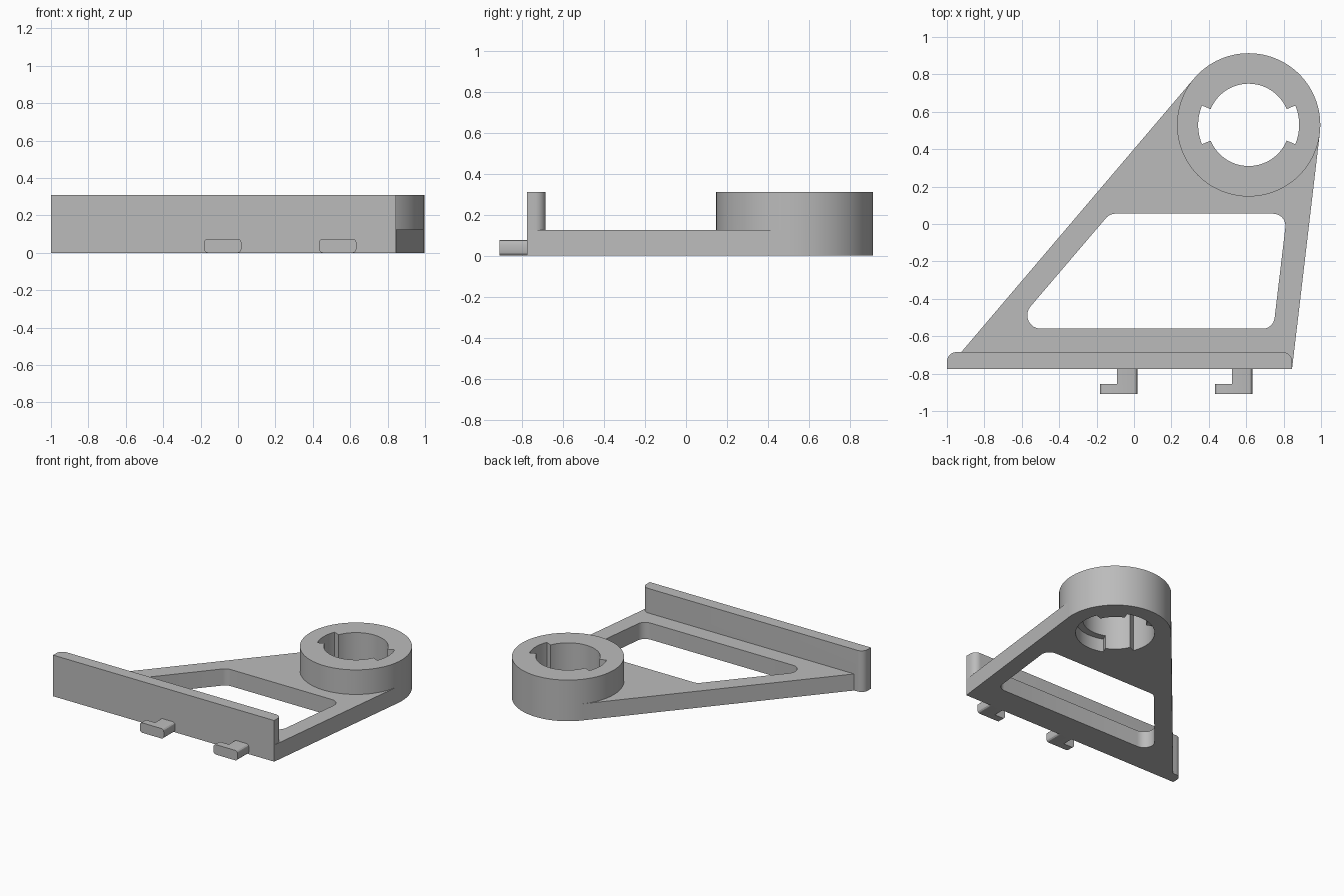
import bpy
import bmesh
from math import cos, sin, radians, degrees, atan2, asin, hypot, pi
from mathutils import Vector

if "Cube" in bpy.data.objects:
    bpy.data.objects.remove(bpy.data.objects["Cube"])

grey = bpy.data.materials.new("plain_grey")
grey.use_nodes = True
COLOUR = (0.5, 0.5, 0.5, 1)
grey.diffuse_color = COLOUR
grey.node_tree.nodes["Principled BSDF"].inputs["Base Color"].default_value = COLOUR

FRONT, THICK, HEIGHT = -0.775, 0.125, 0.31
CENTRE, R_RING, R_BORE, R_GROOVE = Vector((0.613, 0.53)), 0.383, 0.22, 0.27


def arc(radius, start, end, step=2.25):
    """Points on an arc about the ring centre, angles in degrees."""
    n = max(1, round((end - start) / step))
    angles = [radians(start + (end - start) * i / n) for i in range(n + 1)]
    return [CENTRE + radius * Vector((cos(a), sin(a))) for a in angles]


def rounded(corners, steps=8):
    """Counter-clockwise outline from (x, y, fillet radius) corners."""
    out = []
    for i, (x, y, r) in enumerate(corners):
        p = Vector((x, y))
        if r == 0:
            out.append(p)
            continue
        a = (Vector(corners[i - 1][:2]) - p).normalized()
        b = (Vector(corners[(i + 1) % len(corners)][:2]) - p).normalized()
        half = a.angle(b) / 2
        mid = p + (a + b).normalized() * r / sin(half)
        sweep = pi - 2 * half
        start = atan2(-(a + b).y, -(a + b).x) - sweep / 2
        out += [mid + r * Vector((cos(start + sweep * k / steps),
                                  sin(start + sweep * k / steps))) for k in range(steps + 1)]
    return out


def prism(name, outline, low, high, along_y=False):
    """Extrude an outline along z, or an x-z outline along y."""
    bm = bmesh.new()
    place = (lambda p: (p.x, low, p.y)) if along_y else (lambda p: (p.x, p.y, low))
    face = bm.faces.new([bm.verts.new(place(p)) for p in outline])
    top = bmesh.ops.extrude_face_region(bm, geom=[face])["geom"]
    shift = Vector((0, high - low, 0)) if along_y else Vector((0, 0, high - low))
    bmesh.ops.translate(bm, vec=shift, verts=[g for g in top if isinstance(g, bmesh.types.BMVert)])
    bmesh.ops.recalc_face_normals(bm, faces=bm.faces)
    mesh = bpy.data.meshes.new(name)
    bm.to_mesh(mesh)
    bm.free()
    mesh.materials.append(grey)
    obj = bpy.data.objects.new(name, mesh)
    bpy.context.collection.objects.link(obj)
    return obj


def combine(target, tool, operation):
    """Apply a boolean and remove the tool object."""
    mod = target.modifiers.new("combine", "BOOLEAN")
    mod.operation, mod.solver, mod.object = operation, "EXACT", tool
    bpy.context.view_layer.objects.active = target
    bpy.ops.object.modifier_apply(modifier=mod.name)
    bpy.data.objects.remove(tool)


def tangent_point(x, y, side):
    """Where the line from (x, y) touches the ring, side +1 left or -1 right."""
    d = CENTRE - Vector((x, y))
    a = atan2(d.y, d.x) + side * asin(R_RING / hypot(d.x, d.y))
    return CENTRE + R_RING * side * Vector((-sin(a), cos(a)))


def bayonet(start, end):
    """Bore outline with two opposite wider sectors."""
    out = []
    for turn in (0, 180):
        out += arc(R_GROOVE, start + turn, end + turn)
        out += arc(R_BORE, end + turn, start + turn + 180)
    return out


# Flat arm with edges tangent to the ring
left, right = (-1, FRONT), (0.845, FRONT)
body = prism("bracket_body", [Vector(left), Vector(right), tangent_point(*right, -1),
                              tangent_point(*left, 1)], 0, THICK)

# Rounded window through the arm
window = rounded([(-0.655, -0.56, 0.072), (0.745, -0.56, 0.065),
                  (0.818, 0.055, 0.065), (-0.13, 0.055, 0.065)])
combine(body, prism("window_cutter", window, -0.1, 0.2), "DIFFERENCE")

# Socket ring and upright front wall
combine(body, prism("ring", arc(R_RING, 0, 360)[:-1], 0, HEIGHT), "UNION")
wall = rounded([(-1, FRONT, 0), (0.845, FRONT, 0), (0.845, -0.685, 0.05), (-1, -0.685, 0.05)])
combine(body, prism("wall", wall, 0, HEIGHT), "UNION")

# Bayonet bore: entry notches all the way, locking grooves at the bottom
combine(body, prism("notch_cutter", bayonet(-22.5, 22.5), -0.1, 0.5), "DIFFERENCE")
combine(body, prism("groove_cutter", bayonet(-112.5, 22.5), -0.1, 0.1), "DIFFERENCE")

# Hooked clips on the front of the wall
parts = [body]
for label, x in (("right", 0.018), ("left", 0.633)):
    def section(width, r):
        return rounded([(x - width, 0, r), (x, 0, 0.02), (x, 0.075, 0.02), (x - width, 0.075, r)], 3)
    clip = prism(label + "_clip", section(0.2, 0.02), -0.91, -0.855, True)
    combine(clip, prism("clip_stem", section(0.11, 0), -0.855, FRONT, True), "UNION")
    parts.append(clip)

for obj in parts:
    bpy.ops.object.select_all(action="DESELECT")
    obj.select_set(True)
    bpy.context.view_layer.objects.active = obj
    bpy.ops.object.shade_smooth_by_angle(angle=radians(20))
